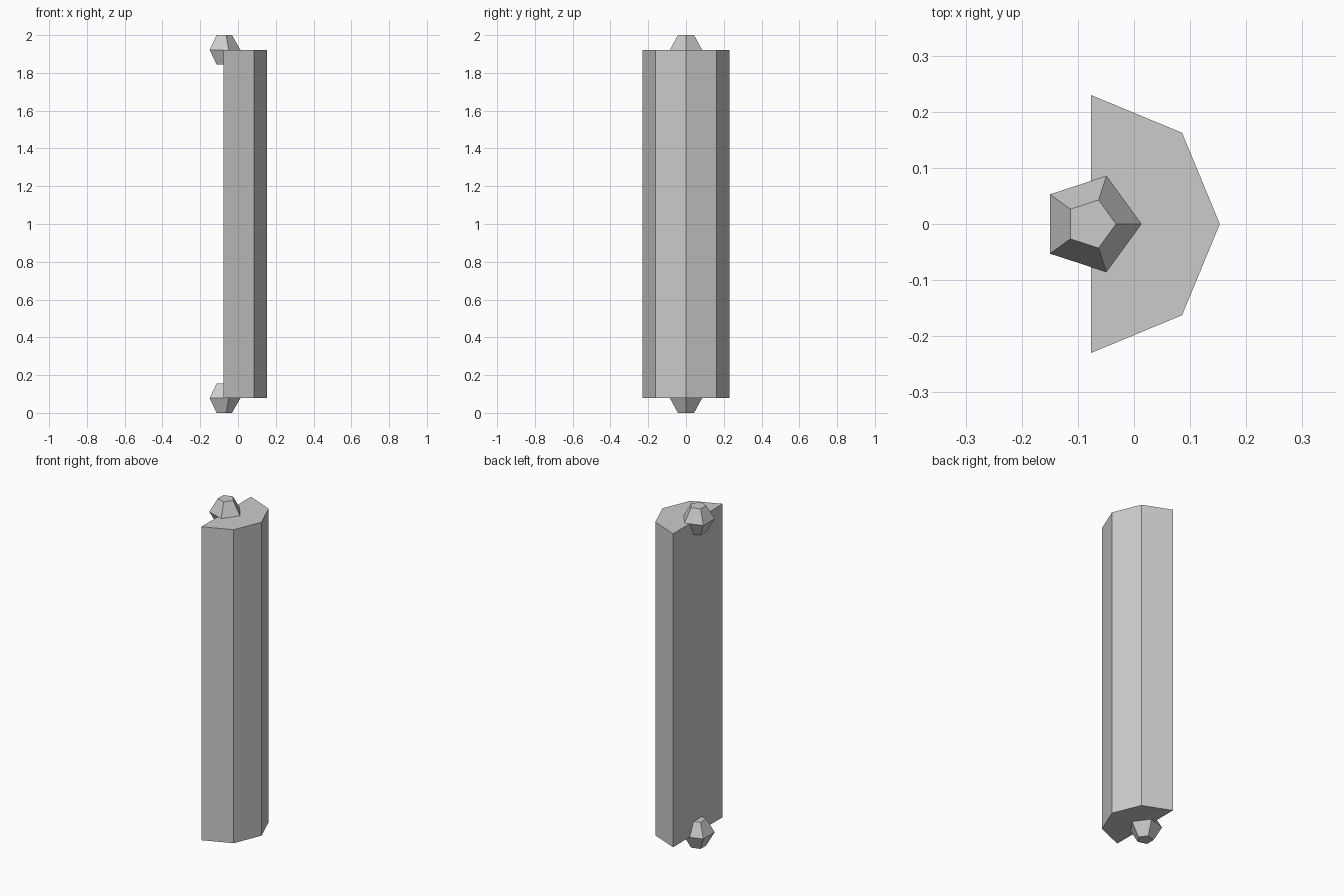
import bpy
import bmesh
from math import cos, sin, radians

cube = bpy.data.objects.get("Cube")
if cube:
    bpy.data.objects.remove(cube, do_unlink=True)

# Single grey material
grey = bpy.data.materials.new("light grey")
grey.use_nodes = True
COLOUR = (0.6, 0.6, 0.6, 1.0)
grey.diffuse_color = COLOUR
grey.node_tree.nodes["Principled BSDF"].inputs["Base Color"].default_value = COLOUR

AXIS_X = -0.077     # shared axis of the half column and its end knobs
LOW, HIGH = 0.078, 1.922


def loft(name, location, sections):
    """Closed flat-faced solid from stacked rings of points, bottom to top."""
    bm = bmesh.new()
    rings = [[bm.verts.new(p) for p in ring] for ring in sections]
    bm.faces.new(rings[0][::-1])
    bm.faces.new(rings[-1])
    count = len(rings[0])
    for low, high in zip(rings, rings[1:]):
        for i in range(count):
            j = (i + 1) % count
            bm.faces.new((low[i], low[j], high[j], high[i]))
    bmesh.ops.recalc_face_normals(bm, faces=bm.faces)
    mesh = bpy.data.meshes.new(name)
    bm.to_mesh(mesh)
    bm.free()
    mesh.materials.append(grey)
    obj = bpy.data.objects.new(name, mesh)
    obj.location = location
    bpy.context.collection.objects.link(obj)


def arc(radius, z, angles):
    return [(radius * cos(radians(a)), radius * sin(radians(a)), z) for a in angles]


# Half-octagon column, flat side towards -x
half_turn = range(-90, 91, 45)
loft("column", (AXIS_X, 0, 0), [arc(0.23, z, half_turn) for z in (LOW, HIGH)])

# Five-sided knobs centred on the column ends
full_turn = range(0, 360, 72)
knob = [arc(r, z, full_turn) for r, z in ((0.045, -0.078), (0.09, 0), (0.045, 0.078))]
loft("lower_knob", (AXIS_X, 0, LOW), knob)
loft("upper_knob", (AXIS_X, 0, HIGH), knob)
